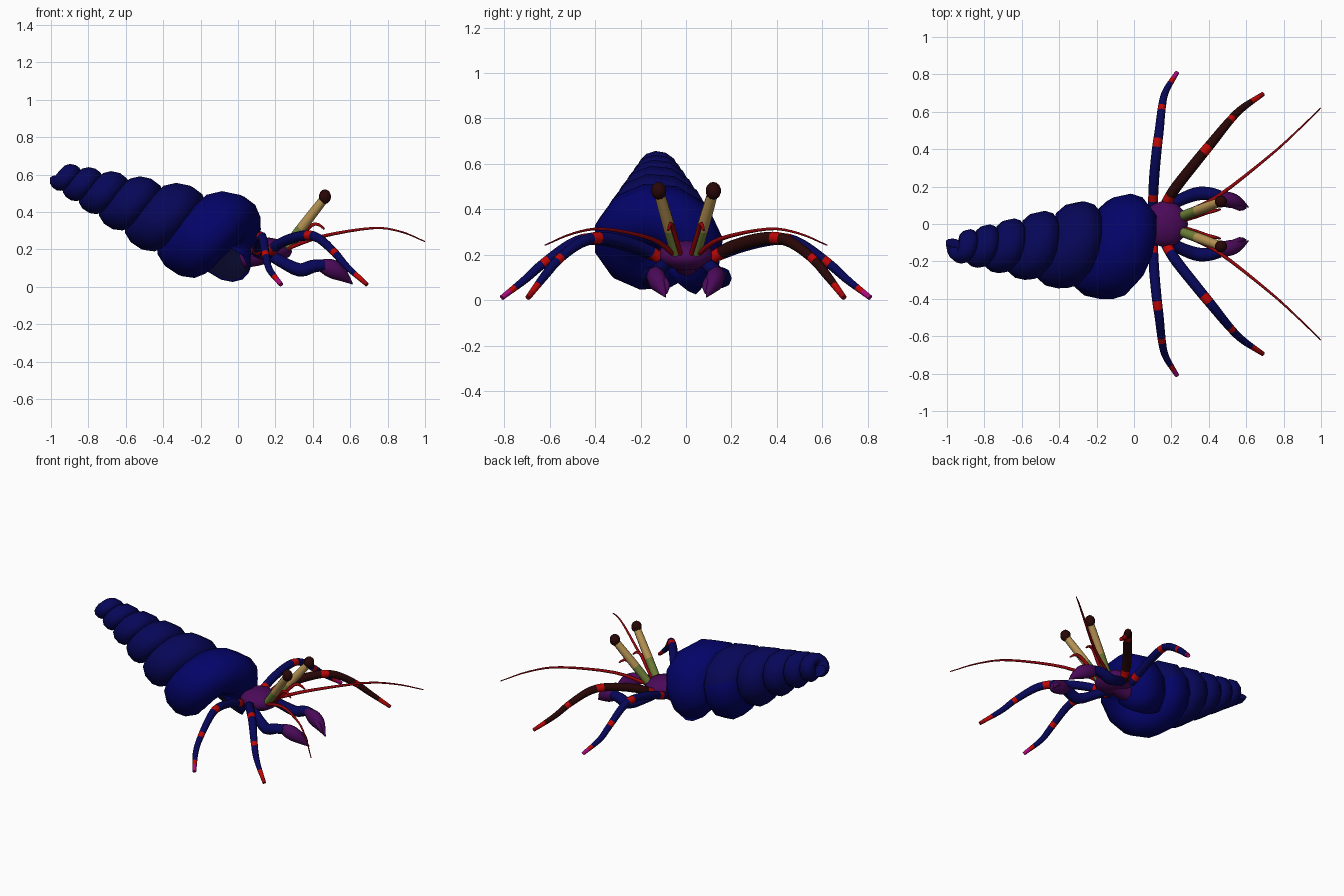
import bpy, bmesh, math
from mathutils import Vector, Matrix

if "Cube" in bpy.data.objects:
    bpy.data.objects.remove(bpy.data.objects["Cube"])

COLOURS = {
    "shell_blue": (0.001, 0.001, 0.14), "mid_blue": (0.002, 0.002, 0.10),
    "dark_navy": (0.002, 0.002, 0.022), "band_red": (0.52, 0.002, 0.002),
    "purple": (0.07, 0.003, 0.10), "magenta": (0.42, 0.002, 0.20),
    "brown": (0.022, 0.002, 0.002), "green": (0.16, 0.22, 0.04),
    "tan": (0.48, 0.30, 0.09), "feeler_red": (0.32, 0.002, 0.004),
}
MATS = {}
for name, c in COLOURS.items():
    MATS[name] = bpy.data.materials.new(name)
    MATS[name].diffuse_color = (*c, 1)


def finish(name, bm, colours):
    bmesh.ops.recalc_face_normals(bm, faces=bm.faces)
    for f in bm.faces:
        f.smooth = len(f.verts) < 5
    me = bpy.data.meshes.new(name)
    bm.to_mesh(me)
    bm.free()
    for c in colours:
        me.materials.append(MATS[c])
    ob = bpy.data.objects.new(name, me)
    bpy.context.collection.objects.link(ob)
    return ob


def skin(bm, rings, cap_end=True):
    """Join rings of points into a tube and return the faces row by row."""
    vs = [[bm.verts.new(p) for p in r] for r in rings]
    n, rows = len(vs[0]), []
    for a, b in zip(vs, vs[1:]):
        rows.append([bm.faces.new((a[i], a[(i + 1) % n], b[(i + 1) % n], b[i]))
                     for i in range(n)])
    rows[0].append(bm.faces.new(vs[0]))
    if cap_end:
        rows[-1].append(bm.faces.new(vs[-1]))
    return rows


def spline(pts, steps):
    """Smooth curve through points (x, y, z, radius)."""
    p = [Vector(q) for q in pts]
    p = [2 * p[0] - p[1]] + p + [2 * p[-1] - p[-2]]
    out = []
    for i in range(1, len(p) - 2):
        a, b, c, d = p[i - 1:i + 3]
        for k in range(steps):
            t = k / steps
            out.append(0.5 * (2 * b + (c - a) * t + (2 * a - 5 * b + 4 * c - d) * t * t
                              + (3 * b - a - 3 * c + d) * t ** 3))
    return out + [p[-2]]


def tube(name, pts, colours, rule=None, sides=8, steps=4, side=1, flat=1.0):
    """Tapered tube; rule maps the fraction of its length to a colour slot."""
    path = spline([(x, y * side, z, r) for x, y, z, r in pts], steps)
    pos = [q.to_3d() for q in path]
    dist = [0]
    for p, q in zip(pos, pos[1:]):
        dist.append(dist[-1] + (q - p).length)
    rings = []
    for i, p in enumerate(pos):
        tan = (pos[min(i + 1, len(pos) - 1)] - pos[max(i - 1, 0)]).normalized()
        u = tan.cross(Vector((0.02, 0, 1))).normalized()
        v = u.cross(tan)
        r = max(path[i][3], 0.002)
        rings.append([p + r * (u * flat * math.cos(a) + v * math.sin(a))
                      for a in (2 * math.pi * j / sides for j in range(sides))])
    bm = bmesh.new()
    rows = skin(bm, rings)
    if rule:
        for i, row in enumerate(rows):
            for f in row:
                f.material_index = rule((dist[i] + dist[i + 1]) / 2 / dist[-1])
    return finish(name, bm, colours)


def ball(name, loc, scale, colour, u=12, v=8, tilt=0):
    bm = bmesh.new()
    m = (Matrix.Translation(loc) @ Matrix.Rotation(tilt, 4, 'Y')
         @ Matrix.Diagonal((*scale, 1)))
    bmesh.ops.create_uvsphere(bm, u_segments=u, v_segments=v, radius=1, matrix=m)
    return finish(name, bm, [colour])


# Spiral shell: a tube swept along a growing helix, reaching back over the
# previous turn so the grooves stay shallow
apex = Vector((-1.26, -0.125, 0.72))
axis = Vector((0.924, 0, -0.383))
up = Vector((0.383, 0, 0.924))
rings, per_turn = [], 12
first, last = -5.6, 0.38
count = round((last - first) * per_turn)
for i in range(count + 1):
    t = first + (last - first) * i / count
    k = 0.79 ** -t
    mouth = max(0, t - 0.12) / (last - 0.12)
    w = k * (1 - 0.2 * mouth)
    ang = 2 * math.pi * t
    out = up * math.cos(ang) + Vector((0, 1.06, 0)) * math.sin(ang)
    centre = apex + axis * (1.272 * k - 0.05 * mouth) + out * 0.142 * w
    ring = []
    for j in range(12):
        a = 2 * math.pi * j / 12
        reach = 0.14 if math.cos(a) > 0 else 0.195
        ring.append(centre + axis * reach * w * math.cos(a) + out * 0.143 * w * math.sin(a))
    rings.append(ring)
# lip turning inward, with the wall running back inside the opening
inner = []
for ring, f in ((rings[-1], 0.9), (rings[-2], 0.86), (rings[-3], 0.8)):
    mid = sum(ring, Vector()) / 12
    inner.append([mid + (p - mid) * f for p in ring])
bm = bmesh.new()
for i, row in enumerate(skin(bm, rings + inner)):
    for f in row:
        # last turn brightest, dark inside
        f.material_index = 2 if i > count else int(i < count - 14)
finish("spiral_shell", bm, ["shell_blue", "mid_blue", "dark_navy"])

# Body
ball("carapace", (0.165, 0, 0.198), (0.125, 0.125, 0.065), "purple", tilt=0.08)
tube("abdomen", [(0.17, 0, 0.19, 0.06), (0.09, 0, 0.17, 0.06),
                 (0.02, 0.01, 0.15, 0.05)], ["purple"])


def bands(f):
    if f > 0.95:
        return 2
    return int(any(a < f < b for a, b in ((0.05, 0.09), (0.41, 0.46), (0.67, 0.71),
                                          (0.90, 0.95))))


BACK_LEG = [(.10, .09, .18, .026), (.108, .25, .24, .027), (.122, .40, .27, .026),
            (.135, .50, .25, .024), (.15, .63, .16, .021), (.17, .71, .09, .018),
            (.23, .81, .012, .012)]
FRONT_LEG = [(.16, .09, .17, .028), (.22, .19, .23, .029), (.33, .33, .27, .028),
             (.42, .44, .265, .026), (.51, .55, .19, .022), (.58, .62, .11, .019),
             (.69, .695, .012, .012)]

for side, tag in ((1, "left"), (-1, "right")):
    # Walking legs with painted bands
    tube("back_leg_" + tag, BACK_LEG, ["mid_blue", "band_red", "magenta"], bands,
         side=side, steps=9)
    base = "brown" if side > 0 else "mid_blue"
    tube("front_leg_" + tag, FRONT_LEG, [base, "band_red", "feeler_red"], bands,
         side=side, steps=9)
    # Claw arm, hand and movable finger
    tube("claw_arm_" + tag, [(.17, .08, .17, .03), (.24, .125, .13, .032), (.33, .16, .09, .036),
                             (.40, .162, .11, .035), (.46, .15, .115, .03)],
         ["mid_blue"], steps=3, side=side)
    tube("claw_" + tag, [(.42, .15, .12, .022), (.48, .135, .105, .047), (.535, .122, .08, .046),
                         (.58, .105, .045, .024), (.612, .09, .015, .003)],
         ["purple"], steps=3, side=side, flat=0.85)
    tube("claw_finger_" + tag, [(.52, .112, .1, .022), (.57, .085, .07, .016),
                                (.598, .085, .03, .003)],
         ["purple"], steps=2, sides=6, side=side)
    # Eye stalk and eye
    tube("eye_stalk_" + tag, [(.25, .04, .20, .026), (.355, .078, .335, .027),
                              (.46, .117, .47, .024)],
         ["green", "tan"], lambda f: int(f > 0.42), side=side, steps=6, sides=10)
    ball("eye_" + tag, (.465, .12 * side, .482), (.034, .034, .039), "brown", 10, 7)
    # Long and short feelers
    tube("feeler_" + tag, [(.25, .05, .20, .012), (.45, .15, .27, .010), (.72, .36, .314, .007),
                           (.87, .495, .295, .005), (.998, .62, .243, .003)],
         ["feeler_red"], sides=6, side=side)
    tube("short_feeler_" + tag, [(.26, .02, .19, .011), (.33, .04, .26, .011), (.39, .062, .328, .011),
                                 (.43, .07, .333, .009), (.462, .078, .308, .005)],
         ["feeler_red"], sides=6, steps=2, side=side)

for m in bpy.data.materials:
    if m.users and not m.is_grease_pencil:
        m.use_nodes = True
        m.node_tree.nodes["Principled BSDF"].inputs["Base Color"].default_value = m.diffuse_color
